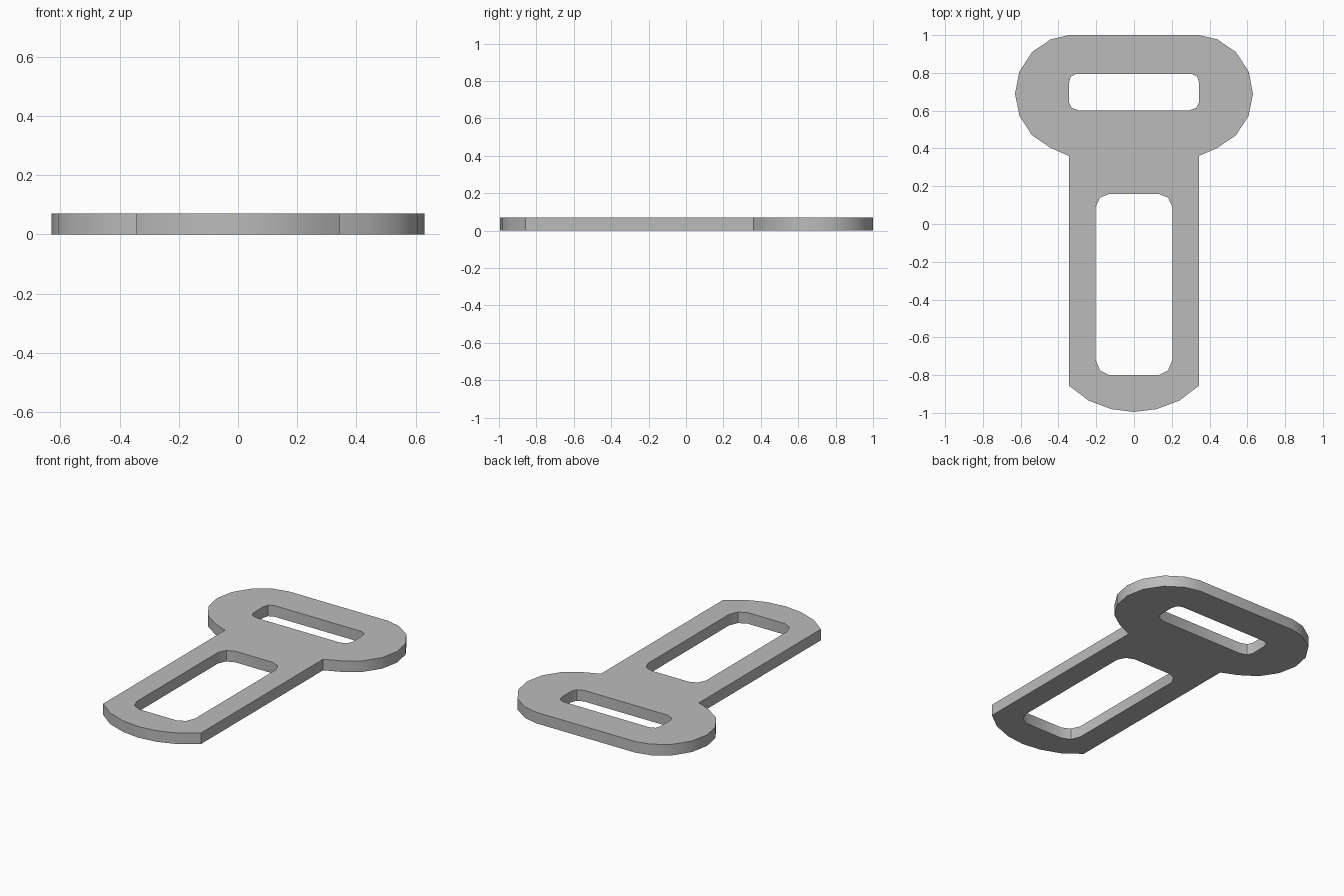
import bpy
import bmesh
import math

if "Cube" in bpy.data.objects:
    bpy.data.objects.remove(bpy.data.objects["Cube"])

THICKNESS = 0.07

# Right halves of the symmetric loops, listed from front to back
OUTLINE = [(0, -0.995), (0.12, -0.98), (0.24, -0.935), (0.343, -0.857),
           (0.343, 0.36), (0.44, 0.402), (0.54, 0.47), (0.607, 0.573),
           (0.63, 0.69), (0.607, 0.807), (0.54, 0.91), (0.44, 0.978), (0.345, 1.0)]
BELT_SLOT = [(0.29, 0.60), (0.33, 0.615), (0.345, 0.645),
             (0.345, 0.745), (0.335, 0.78), (0.305, 0.795)]
LATCH_WINDOW = [(0.13, -0.80), (0.18, -0.775), (0.203, -0.72),
                (0.203, 0.09), (0.18, 0.14), (0.13, 0.16)]


def add_loop(bm, half):
    """Mirror a half profile and add it as a closed loop of edges."""
    points = half + [(-x, y) for x, y in reversed(half) if x > 0]
    verts = [bm.verts.new((x, y, 0)) for x, y in points]
    return [bm.edges.new((v, verts[(i + 1) % len(verts)])) for i, v in enumerate(verts)]


# Flat plate with two openings
bm = bmesh.new()
edges = []
for half in (OUTLINE, BELT_SLOT, LATCH_WINDOW):
    edges += add_loop(bm, half)
bmesh.ops.triangle_fill(bm, edges=edges, use_beauty=True, use_dissolve=False)

# Thickness
result = bmesh.ops.extrude_face_region(bm, geom=bm.faces[:], use_keep_orig=True)
top = [g for g in result["geom"] if isinstance(g, bmesh.types.BMVert)]
bmesh.ops.translate(bm, verts=top, vec=(0, 0, THICKNESS))
bmesh.ops.recalc_face_normals(bm, faces=bm.faces[:])

mesh = bpy.data.meshes.new("buckle_tongue")
bm.to_mesh(mesh)
bm.free()

# Plain metal colour
metal = bpy.data.materials.new("grey metal")
metal.diffuse_color = (0.5, 0.5, 0.5, 1)
metal.use_nodes = True
metal.node_tree.nodes["Principled BSDF"].inputs["Base Color"].default_value = metal.diffuse_color
mesh.materials.append(metal)

tongue = bpy.data.objects.new("buckle_tongue", mesh)
bpy.context.collection.objects.link(tongue)
bpy.context.view_layer.objects.active = tongue
tongue.select_set(True)
bpy.ops.object.shade_smooth_by_angle(angle=math.radians(35))
